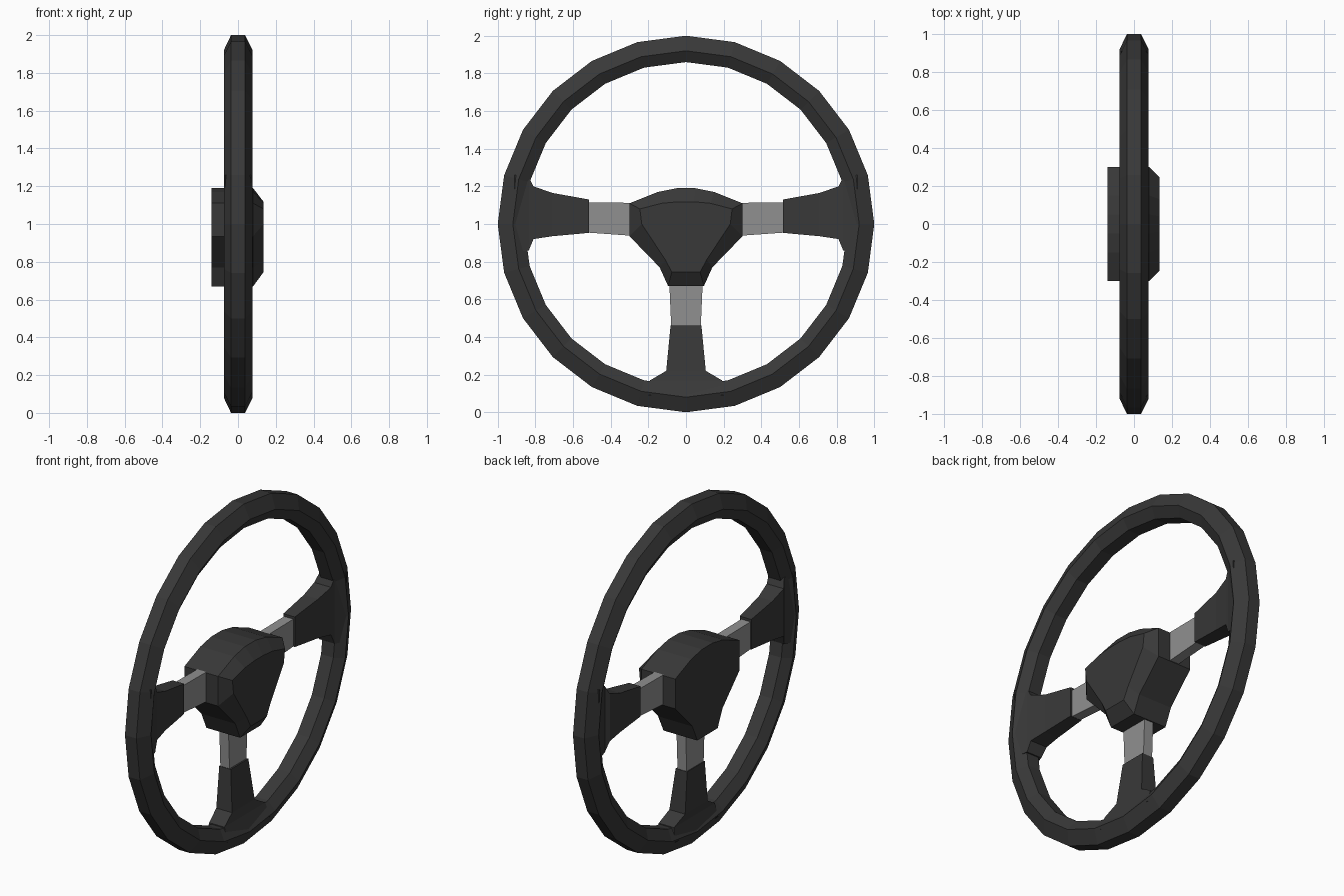
import bpy, bmesh
from math import sin, cos, pi

if "Cube" in bpy.data.objects:
    bpy.data.objects.remove(bpy.data.objects["Cube"])


def material(name, v):
    m = bpy.data.materials.new(name)
    m.diffuse_color = (v, v, v, 1)
    m.use_nodes = True
    m.node_tree.nodes["Principled BSDF"].inputs["Base Color"].default_value = m.diffuse_color
    return m


BLACK = material("black_leather", 0.04)
STEEL = material("grey_metal", 0.28)


def make(name, rings, mat, closed=False):
    """Skin equal-length loops of points; cap the ends unless closed."""
    bm = bmesh.new()
    loops = [[bm.verts.new(p) for p in r] for r in rings]
    n, k = len(rings[0]), len(rings)
    for i in range(k if closed else k - 1):
        a, b = loops[i], loops[(i + 1) % k]
        for j in range(n):
            bm.faces.new((a[j], a[(j + 1) % n], b[(j + 1) % n], b[j]))
    if not closed:
        bm.faces.new(loops[0])
        bm.faces.new(loops[-1][::-1])
    bmesh.ops.recalc_face_normals(bm, faces=bm.faces)
    me = bpy.data.meshes.new(name)
    bm.to_mesh(me)
    bm.free()
    me.materials.append(mat)
    ob = bpy.data.objects.new(name, me)
    bpy.context.collection.objects.link(ob)
    return ob


# Rim: six-sided section swept round 24 steps
section = [(1.0, -0.037), (1.0, 0.037), (0.92, 0.077), (0.86, 0.04),
           (0.86, -0.04), (0.92, -0.075)]
make("rim", [[(x, r * sin(a), 1 + r * cos(a)) for r, x in section]
             for a in (2 * pi * i / 24 for i in range(24))], BLACK, True)

# Hub: rounded-top shield with a bevelled front
half = [(0.05, 0.19), (0.15, 0.17), (0.30, 0.11), (0.30, -0.065),
        (0.14, -0.23), (0.095, -0.33)]
half_face = [(0.04, 0.118), (0.13, 0.11), (0.245, 0.08), (0.235, 0.0),
             (0.11, -0.19), (0.075, -0.255)]


def shield(points, x):
    pts = points + [(-y, z) for y, z in reversed(points)]
    return [(x, y, 1 + z) for y, z in pts]


make("hub", [shield(half, -0.14), shield(half, 0.08), shield(half_face, 0.135)], BLACK)


# Spokes: stations (distance from centre, upper edge, lower edge, back x, front x)
def spoke(name, stations, mat, place):
    rings = []
    for u, hi, lo, back, front in stations:
        rings.append([place(x, u, v) for x, v in
                      ((back, lo), (front, lo), (front, hi), (back, hi))])
    make(name, rings, mat)


side_bar = [(0.25, 0.112, -0.065, -0.06, 0.0), (0.53, 0.115, -0.045, -0.06, 0.0)]
side_grip = [(0.515, 0.13, -0.047, -0.065, 0.01), (0.71, 0.165, -0.065, -0.068, 0.025),
             (0.81, 0.20, -0.08, -0.07, 0.04), (0.835, 0.25, -0.14, -0.055, 0.045),
             (0.91, 0.26, -0.15, -0.07, 0.07)]
low_bar = [(0.28, 0.09, -0.09, -0.06, 0.0), (0.56, 0.078, -0.078, -0.06, 0.0)]
low_grip = [(0.54, 0.082, -0.082, -0.065, 0.01), (0.78, 0.105, -0.105, -0.068, 0.035),
            (0.83, 0.19, -0.19, -0.055, 0.045), (0.91, 0.2, -0.2, -0.07, 0.07)]

for tag, s in (("left", -1), ("right", 1)):
    side = lambda x, u, v, s=s: (x, s * u, 1 + v)
    spoke(tag + "_spoke_bar", side_bar, STEEL, side)
    spoke(tag + "_spoke_grip", side_grip, BLACK, side)
low = lambda x, u, v: (x, v, 1 - u)
spoke("lower_spoke_bar", low_bar, STEEL, low)
spoke("lower_spoke_grip", low_grip, BLACK, low)
